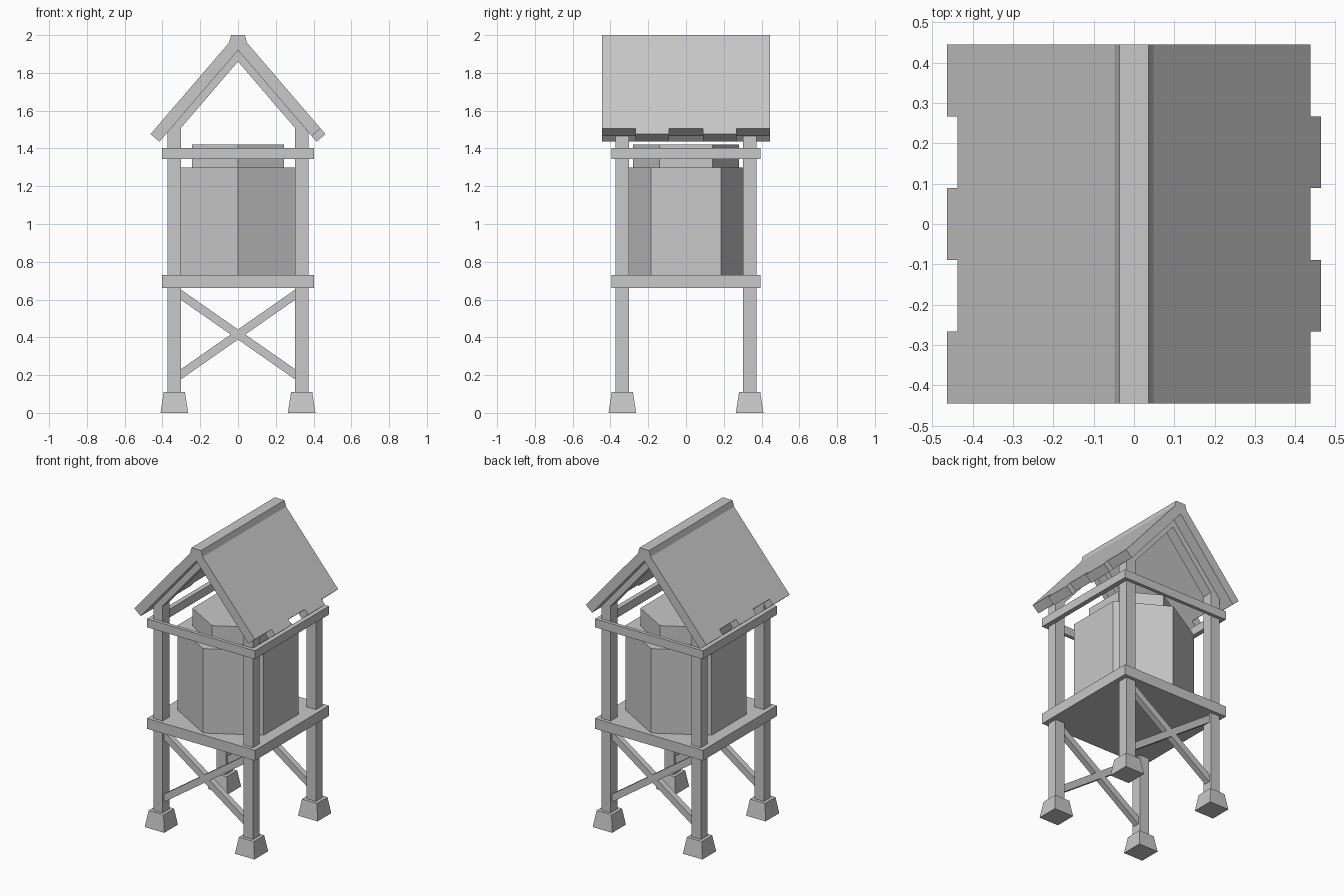
import bpy, bmesh
from math import pi, sin, cos, atan2, hypot
from mathutils import Vector

cube = bpy.data.objects.get("Cube")
if cube:
    bpy.data.objects.remove(cube, do_unlink=True)

grey = bpy.data.materials.new("plain grey")
grey.use_nodes = True
COLOUR = (0.58, 0.58, 0.58, 1)
grey.diffuse_color = COLOUR
grey.node_tree.nodes["Principled BSDF"].inputs["Base Color"].default_value = COLOUR


def loft(name, rings):
    """Join two matching outlines into a closed flat-faced solid."""
    bm = bmesh.new()
    a, b = [[bm.verts.new(p) for p in ring] for ring in rings]
    bm.faces.new(a)
    bm.faces.new(b)
    for i in range(len(a)):
        j = (i + 1) % len(a)
        bm.faces.new((a[i], a[j], b[j], b[i]))
    bmesh.ops.recalc_face_normals(bm, faces=bm.faces)
    mesh = bpy.data.meshes.new(name)
    bm.to_mesh(mesh)
    bm.free()
    mesh.materials.append(grey)
    obj = bpy.data.objects.new(name, mesh)
    bpy.context.collection.objects.link(obj)
    return obj


def prism_y(name, profile, y0, y1):
    """Extrude an x-z profile along y."""
    return loft(name, [[(x, y, z) for x, z in profile] for y in (y0, y1)])


def rect(cx, cy, hx, hy, z):
    return [(cx + sx * hx, cy + sy * hy, z)
            for sx, sy in ((-1, -1), (1, -1), (1, 1), (-1, 1))]


def box(name, cx, cy, hx, hy, z0, z1):
    return loft(name, [rect(cx, cy, hx, hy, z) for z in (z0, z1)])


def hexagon(name, r, z0, z1):
    """Six-sided drum with a corner facing the front."""
    return loft(name, [[(r * sin(k * pi / 3), r * cos(k * pi / 3), z)
                        for k in range(6)] for z in (z0, z1)])


POST = 0.337   # post centre offset
HALF = 0.035   # post half width

# Posts on tapered footings
for sx, side in ((1, "left"), (-1, "right")):
    for sy, end in ((-1, "front"), (1, "back")):
        x, y = sx * POST, sy * POST
        box(f"{end}_{side}_post", x, y, HALF, HALF, 0.1, 1.53)
        loft(f"{end}_{side}_footing",
             [rect(x, y, 0.073, 0.073, 0), rect(x, y, 0.056, 0.056, 0.11)])

# Platform, tank and lid
box("platform", 0, 0, 0.403, 0.395, 0.66, 0.73)
hexagon("tank", 0.372, 0.73, 1.3)
hexagon("tank_lid", 0.28, 1.3, 1.42)

# Rails around the post tops
for s, end, side in ((-1, "front", "right"), (1, "back", "left")):
    box(f"{end}_rail", 0, s * 0.383, 0.403, 0.012, 1.345, 1.402)
    box(f"{side}_rail", s * 0.387, 0, 0.016, 0.371, 1.345, 1.402)

# Crossed braces, front and back
for sy, end in ((-1, "front"), (1, "back")):
    for sx, lean in ((1, "rising"), (-1, "falling")):
        lo, hi = Vector((-sx * 0.33, 0.185)), Vector((sx * 0.33, 0.645))
        d = (hi - lo).normalized()
        n = Vector((-d.y, d.x)) * 0.022
        prism_y(f"{end}_{lean}_brace", [lo - n, hi - n, hi + n, lo + n],
                sy * POST - 0.02, sy * POST + 0.02)

# Roof planks: five strips per side with staggered eaves
SLOPE, APEX, THICK, LENGTH = 1.164, 2.015, 0.062, 0.445
pitch = atan2(SLOPE, 1)
drop = THICK / cos(pitch)
strip = 2 * LENGTH / 5
for s, side in ((1, "left"), (-1, "right")):
    for k in range(5):
        is_long = (k % 2 == 1) == (s == 1)
        tip = 0.463 if is_long else 0.437
        tz = APEX - SLOPE * tip
        profile = [(0, APEX - drop), (0, APEX - 0.025), (0.0215, APEX - SLOPE * 0.0215),
                   (tip, tz), (tip - THICK * sin(pitch), tz - THICK * cos(pitch))]
        y0 = -LENGTH + k * strip
        prism_y(f"{side}_roof_plank_{k + 1}", [(s * x, z) for x, z in profile],
                y0, y0 + strip)

# Ridge cap
prism_y("ridge_cap", [(-0.036, 2.0), (0.036, 2.0), (0.049, 1.955), (-0.049, 1.955)],
        -LENGTH, LENGTH)

# Rafter pairs over the posts
for sy, end in ((-1, "front"), (1, "back")):
    for sx, side in ((1, "left"), (-1, "right")):
        prism_y(f"{end}_{side}_rafter",
                [(0, 1.92), (sx * 0.36, 1.92 - SLOPE * 0.36),
                 (sx * 0.36, 1.86 - SLOPE * 0.36), (0, 1.86)],
                sy * POST - HALF, sy * POST + HALF)
